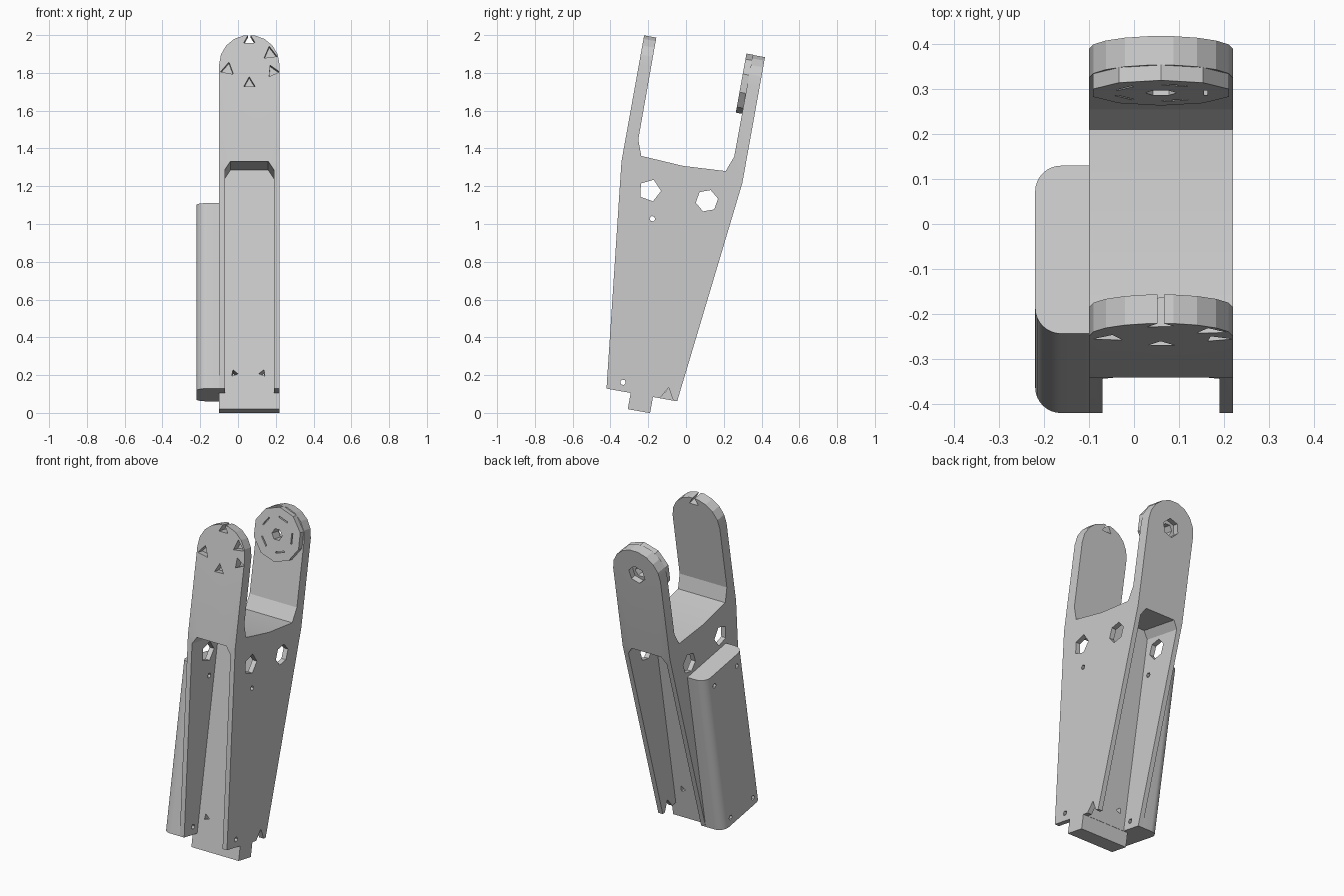
import bpy, bmesh, math
from mathutils import Matrix, Vector

if "Cube" in bpy.data.objects:
    bpy.data.objects.remove(bpy.data.objects["Cube"])

grey = bpy.data.materials.new("plain_grey")
grey.use_nodes = True
grey.diffuse_color = (0.6, 0.6, 0.6, 1)
grey.node_tree.nodes["Principled BSDF"].inputs["Base Color"].default_value = (0.6, 0.6, 0.6, 1)

LEFT, RIGHT, MID = -0.10, 0.22, 0.06      # frame width and its middle in x
HUB = 1.77                                # height of the arm ends along the link
LEAN = Matrix.Rotation(math.radians(-10.2), 4, "X") @ Matrix.Translation((0, -0.247, 0))


def prism(name, pts, axis, lo, hi):
    """Extrude a 2D outline along an axis; the outline uses the other two axes."""
    def place(p, t):
        c = list(p)
        c.insert(axis, t)
        return Vector(c)
    bm = bmesh.new()
    face = bm.faces.new([bm.verts.new(place(p, lo)) for p in pts])
    ext = bmesh.ops.extrude_face_region(bm, geom=[face])
    shift = place((0, 0), hi - lo)
    bmesh.ops.translate(bm, vec=shift, verts=[v for v in ext["geom"] if isinstance(v, bmesh.types.BMVert)])
    bmesh.ops.recalc_face_normals(bm, faces=bm.faces)
    mesh = bpy.data.meshes.new(name)
    bm.to_mesh(mesh)
    bm.free()
    mesh.materials.append(grey)
    obj = bpy.data.objects.new(name, mesh)
    bpy.context.collection.objects.link(obj)
    return obj


def ngon(a, b, r, n, turn=0.0):
    return [(a + r * math.cos(turn + math.tau * i / n), b + r * math.sin(turn + math.tau * i / n))
            for i in range(n)]


def combine(obj, tool, operation="DIFFERENCE", keep=False):
    mod = obj.modifiers.new("cut", "BOOLEAN")
    mod.operation, mod.solver, mod.object = operation, "EXACT", tool
    dg = bpy.context.evaluated_depsgraph_get()
    mesh = bpy.data.meshes.new_from_object(obj.evaluated_get(dg))
    obj.modifiers.clear()
    obj.data = mesh
    if not keep:
        bpy.data.objects.remove(tool)


# Forked frame: symmetric side profile with two arms, a cross beam and a foot
half = [(0.06, -0.035), (0.06, 0.052), (0.19, 0.052), (0.325, 1.25), (0.325, 2.1),
        (0.26, 2.1), (0.258, 1.38), (0.227, 1.297)]
profile = half + [(0, 1.284)] + [(-y, z) for y, z in reversed(half)]
frame = prism("forked_frame", profile, 0, -0.3, 0.4)

# Trim to width and round the arm ends
arch = [(MID + 0.16 * math.cos(math.pi * i / 9), HUB + 0.16 * math.sin(math.pi * i / 9)) for i in range(10)]
combine(frame, prism("trim", [(LEFT, -0.1), (RIGHT, -0.1)] + arch, 1, -1, 1), "INTERSECT")

# Open channels on the front and back, leaving a central web
channel = [(-0.07, -0.2), (0.19, -0.2), (0.19, 1.205), (0.16, 1.25), (-0.04, 1.25), (-0.07, 1.205)]
for side in (-1, 1):
    lo, hi = sorted((side * 0.062, side * 0.6))
    combine(frame, prism("channel_cut", channel, 1, lo, hi))

# Large openings through both side walls
for y, n in ((-0.15, 5), (0.157, 6)):
    combine(frame, prism("opening_cut", ngon(y, 1.125, 0.06, n, 1.4), 0, -0.3, 0.4))

# Box on the side, with its outer long edges rounded
box = prism("side_box", [(-0.22, -0.19), (LEFT, -0.19), (LEFT, 0.19), (-0.22, 0.19)], 2, 0.052, 1.05)
bm = bmesh.new()
bm.from_mesh(box.data)
long_edges = [e for e in bm.edges if all(v.co.x < -0.2 for v in e.verts)
              and abs(e.verts[0].co.z - e.verts[1].co.z) > 0.5]
bmesh.ops.bevel(bm, geom=long_edges, offset=0.058, segments=8, profile=0.5, affect="EDGES")
bm.to_mesh(box.data)
bm.free()

# Screw holes through box and walls; the back pair stops at the near wall
for y in (-0.11, 0.11):
    for z in (0.1, 0.98):
        cut = prism("screw_cut", ngon(y, z, 0.015, 6), 0, -0.3, 0.4 if y < 0 else 0)
        combine(box, cut, keep=True)
        combine(frame, cut)

# Notches at the lower wall edge and screw holes in the web
combine(frame, prism("notch_cut", ngon(0.133, 0.07, 0.045, 3, math.pi / 2), 0, 0.1, 0.4))
for x in (-0.02, 0.13):
    combine(frame, prism("web_cut", ngon(x, 0.158, 0.02, 3, x * 9), 1, -0.2, 0.2))

# Ring of angular fastener pits on the front arm
pits = [(0.06, 1.905, 0.035, -0.2), (-0.055, 1.745, 0.04, -0.28), (0.17, 1.83, 0.04, -0.28),
        (0.185, 1.735, 0.035, -0.28), (0.06, 1.67, 0.035, -0.28)]
for x, z, r, depth in pits:
    combine(frame, prism("pit_cut", ngon(x, z, r, 3, x * 20 - 1.7), 1, -0.5, depth))

# Bearing disc on the inside of the back arm
disc = prism("bearing_disc", ngon(MID, HUB, 0.159, 10, math.pi / 10), 1, 0.225, 0.2605)
for i in range(5):
    a = math.tau * i / 5
    ends = [(MID + r * math.cos(a + t), HUB + r * math.sin(a + t))
            for r, t in ((0.1, -0.3), (0.1, 0.3), (0.108, 0.3), (0.108, -0.3))]
    combine(disc, prism("slot_cut", ends, 1, 0.2, 0.24))

# Pivot bore with a wider nut pocket behind it
bore = prism("bore_cut", ngon(MID, HUB, 0.035, 6), 1, 0.1, 0.4)
combine(disc, bore, keep=True)
combine(frame, bore)
combine(frame, prism("nut_cut", ngon(MID, HUB, 0.055, 6, 0.3), 1, 0.29, 0.4))

# Lean the whole assembly and keep hard edges crisp
for obj in (frame, box, disc):
    obj.data.transform(LEAN)
    obj.select_set(True)
bpy.context.view_layer.objects.active = frame
bpy.ops.object.shade_smooth_by_angle(angle=math.radians(15))
